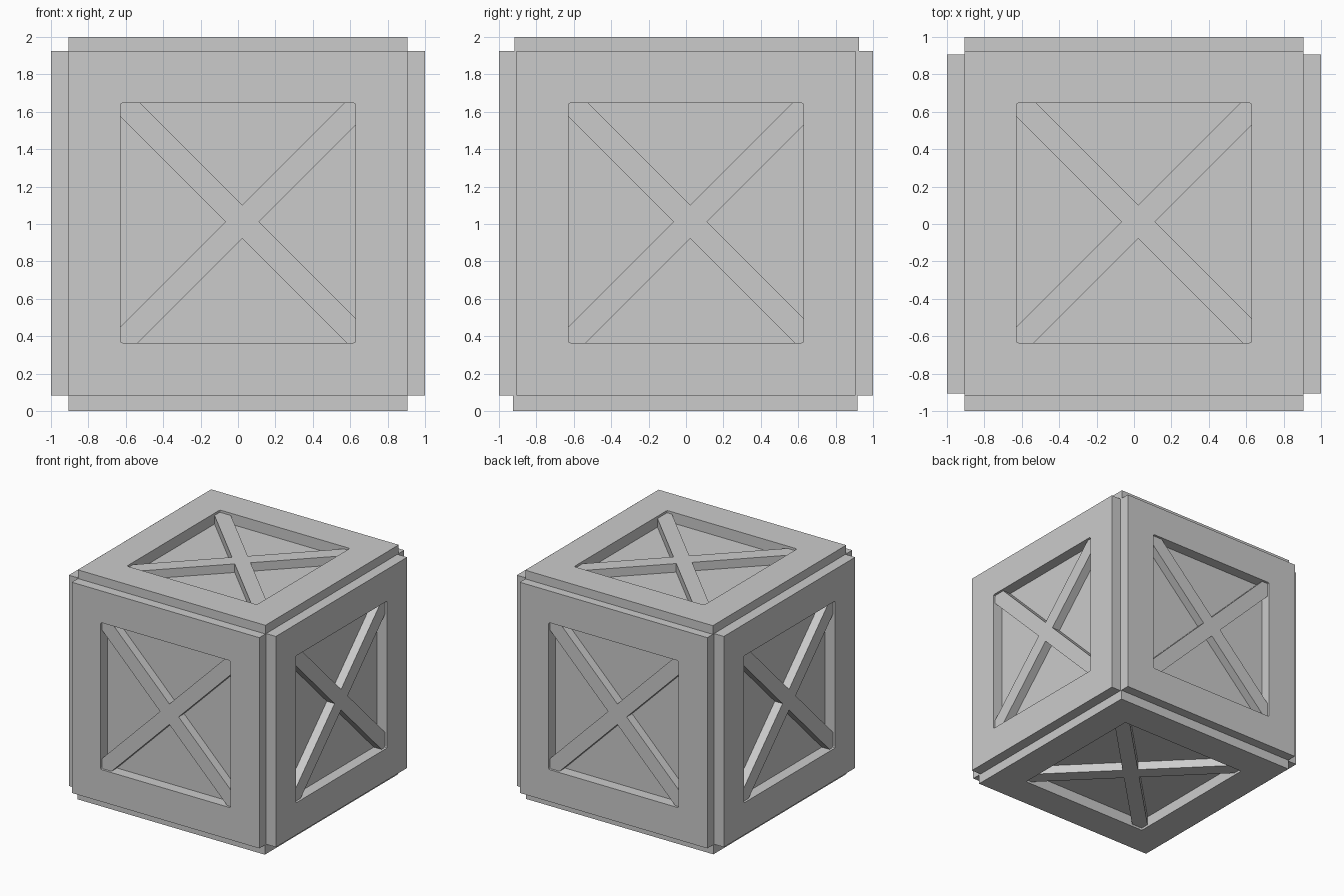
import bpy, bmesh
from math import pi
from mathutils import Matrix, Vector

if "Cube" in bpy.data.objects:
    bpy.data.objects.remove(bpy.data.objects["Cube"])

CENTRE = Matrix.Translation((0, 0, 1))
DEPTH = 0.095      # frame thickness down to the core
BRACE_INSET = 0.02  # brace sits slightly below the frame face


def finish(bm, name):
    bmesh.ops.recalc_face_normals(bm, faces=bm.faces[:])
    mesh = bpy.data.meshes.new(name)
    bm.to_mesh(mesh)
    bm.free()
    return mesh


def extrude_back(bm, faces, depth):
    new = bmesh.ops.extrude_face_region(bm, geom=faces)["geom"]
    verts = [v for v in new if isinstance(v, bmesh.types.BMVert)]
    bmesh.ops.translate(bm, verts=verts, vec=(0, depth, 0))


def rect(bm, x0, x1, z0, z1, y):
    return [bm.verts.new((x, y, z)) for x, z in ((x0, z0), (x1, z0), (x1, z1), (x0, z1))]


# Picture-frame panel with slightly clipped opening corners
def frame_mesh():
    bm = bmesh.new()
    outer = rect(bm, -0.906, 0.906, -0.916, 0.924, -1)
    inner = rect(bm, -0.628, 0.628, -0.636, 0.647, -1)
    faces = []
    for i in range(4):
        j = (i + 1) % 4
        faces.append(bm.faces.new((outer[i], outer[j], inner[j], inner[i])))
    extrude_back(bm, faces, DEPTH)
    corners = [e for e in bm.edges
               if all(abs(v.co.x) < 0.7 and abs(v.co.z) < 0.7 for v in e.verts)
               and abs(e.verts[0].co.y - e.verts[1].co.y) > 0.01]
    bmesh.ops.bevel(bm, geom=corners, offset=0.012, segments=2, profile=0.5, affect='EDGES')
    return finish(bm, "frame")


# X-shaped brace as one extruded outline, its ends buried in the frame
def brace_mesh():
    bm = bmesh.new()
    w, reach = 0.0635, 1.0
    pts = []
    for k in range(4):
        turn = Matrix.Rotation(pi / 4 + k * pi / 2, 2)
        pts += [turn @ Vector(p) for p in ((reach, -w), (reach, w), (w, w))]
    verts = [bm.verts.new((p.x + 0.023, -1 + BRACE_INSET, p.y + 0.012)) for p in pts]
    extrude_back(bm, [bm.faces.new(verts)], DEPTH - BRACE_INSET)
    return finish(bm, "brace")


def add(name, mesh, matrix):
    ob = bpy.data.objects.new(name, mesh)
    ob.matrix_world = matrix
    bpy.context.collection.objects.link(ob)


# Solid core forming the recessed floors
bm = bmesh.new()
bmesh.ops.create_cube(bm, size=1.81)
add("crate_core", finish(bm, "core"), CENTRE)

# One frame and brace on each of the six sides
sides = {
    "front": (0, 'Z'), "right": (pi / 2, 'Z'), "back": (pi, 'Z'),
    "left": (-pi / 2, 'Z'), "top": (-pi / 2, 'X'), "bottom": (pi / 2, 'X'),
}
frame, brace = frame_mesh(), brace_mesh()
for side, (angle, axis) in sides.items():
    m = CENTRE @ Matrix.Rotation(angle, 4, axis)
    add(side + "_frame", frame, m)
    add(side + "_brace", brace, m)
